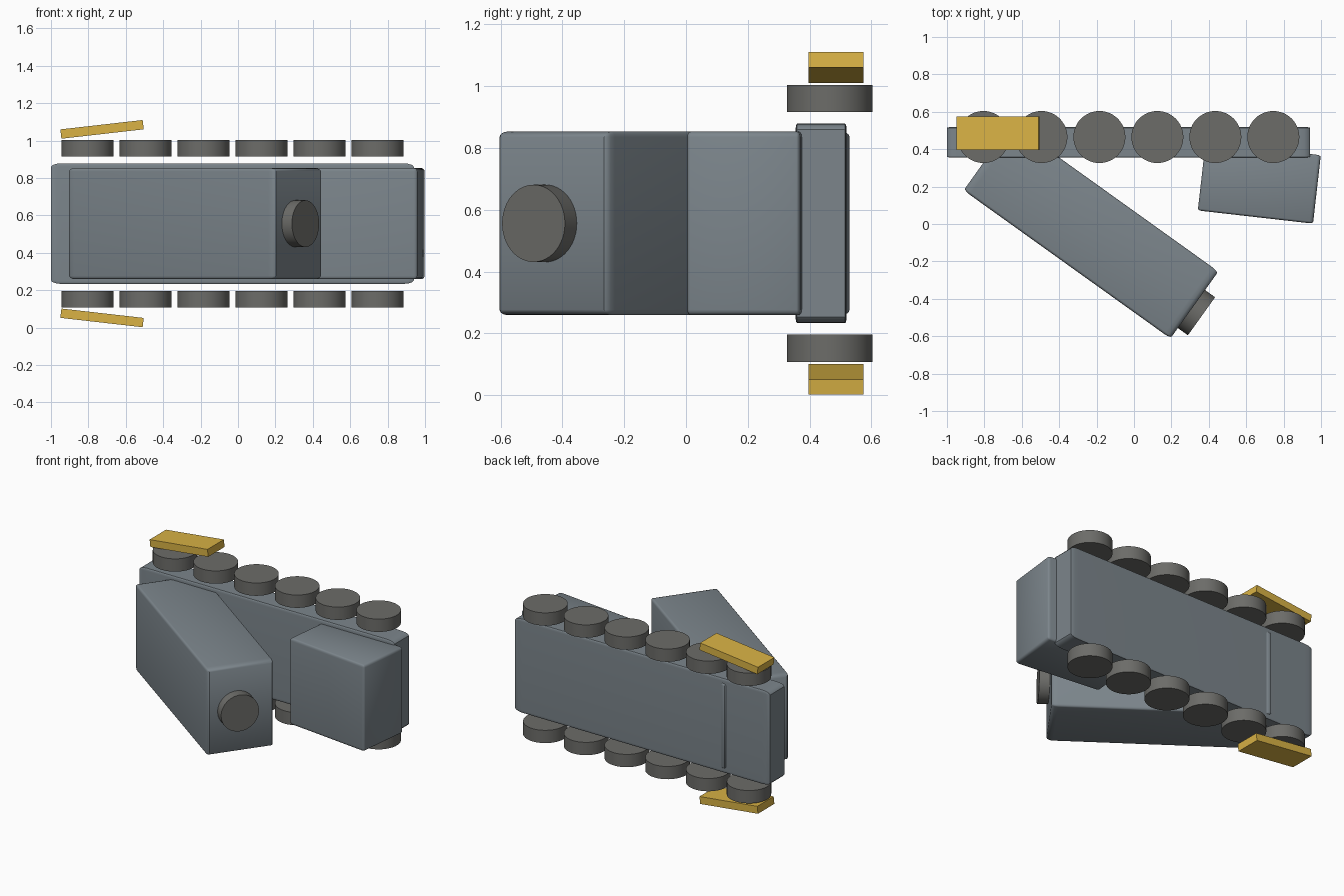
import bpy, bmesh
from math import radians, cos, sin
from mathutils import Matrix, Vector

if "Cube" in bpy.data.objects:
    bpy.data.objects.remove(bpy.data.objects["Cube"])

MID = 0.556  # height of the symmetry plane


def material(name, rgb):
    m = bpy.data.materials.new(name)
    m.diffuse_color = (*rgb, 1)
    m.use_nodes = True
    m.node_tree.nodes["Principled BSDF"].inputs["Base Color"].default_value = m.diffuse_color
    return m


SLATE = material("slate", (0.20, 0.235, 0.26))
RUBBER = material("rubber", (0.15, 0.15, 0.14))
YELLOW = material("yellow", (0.70, 0.45, 0.06))


def finish(bm, name, mat, loc, rot=None):
    me = bpy.data.meshes.new(name)
    bm.to_mesh(me)
    bm.free()
    me.materials.append(mat)
    ob = bpy.data.objects.new(name, me)
    bpy.context.collection.objects.link(ob)
    ob.location = loc
    if rot:
        ob.rotation_euler = rot
    bpy.ops.object.select_all(action='DESELECT')
    ob.select_set(True)
    bpy.context.view_layer.objects.active = ob
    bpy.ops.object.shade_smooth_by_angle(angle=radians(35))
    return ob


def block(name, size, loc, rot=None, bevel=0.03, mat=SLATE):
    # the unit cube is rounded first, so the rounding stretches with the size
    bm = bmesh.new()
    bmesh.ops.create_cube(bm, size=1)
    if bevel:
        bmesh.ops.bevel(bm, geom=bm.edges[:], offset=bevel, segments=3,
                        profile=0.5, affect='EDGES')
    bmesh.ops.scale(bm, vec=size, verts=bm.verts)
    return finish(bm, name, mat, loc, rot)


def disc(name, radius, depth, loc, rot=None):
    bm = bmesh.new()
    bmesh.ops.create_cone(bm, cap_ends=True, segments=48, radius1=radius,
                          radius2=radius, depth=depth)
    return finish(bm, name, RUBBER, loc, rot)


# chassis slab
block("chassis", (1.94, 0.165, 0.645), (-0.03, 0.437, MID))

# tilted upper body, sunk into the chassis
tilt = radians(-35.6)
body_loc = Vector((-0.23, -0.037, MID))
block("tilted_body", (1.36, 0.44, 0.594), body_loc, (0, 0, tilt))

# round port on the end of the body
axis = Vector((cos(tilt), sin(tilt), 0))
side = Vector((-sin(tilt), cos(tilt), 0))
port_loc = body_loc + axis * 0.688 - side * 0.027
disc("end_port", 0.125, 0.116, port_loc, (0, radians(90), tilt))

# front block
block("front_block", (0.62, 0.368, 0.594), (0.67, 0.22, MID), (0, 0, radians(-6.5)))

# wheels and guards on both sides
for s, label in ((1, "upper"), (-1, "lower")):
    for i in range(6):
        disc(f"{label}_wheel_{i + 1}", 0.139, 0.088,
             (-0.805 + 0.31 * i, 0.465, MID + s * 0.404))
    block(f"{label}_guard", (0.443, 0.178, 0.05),
          (-0.727, 0.485, MID + s * 0.504), (0, radians(-6.5) * s, 0),
          bevel=0, mat=YELLOW)
